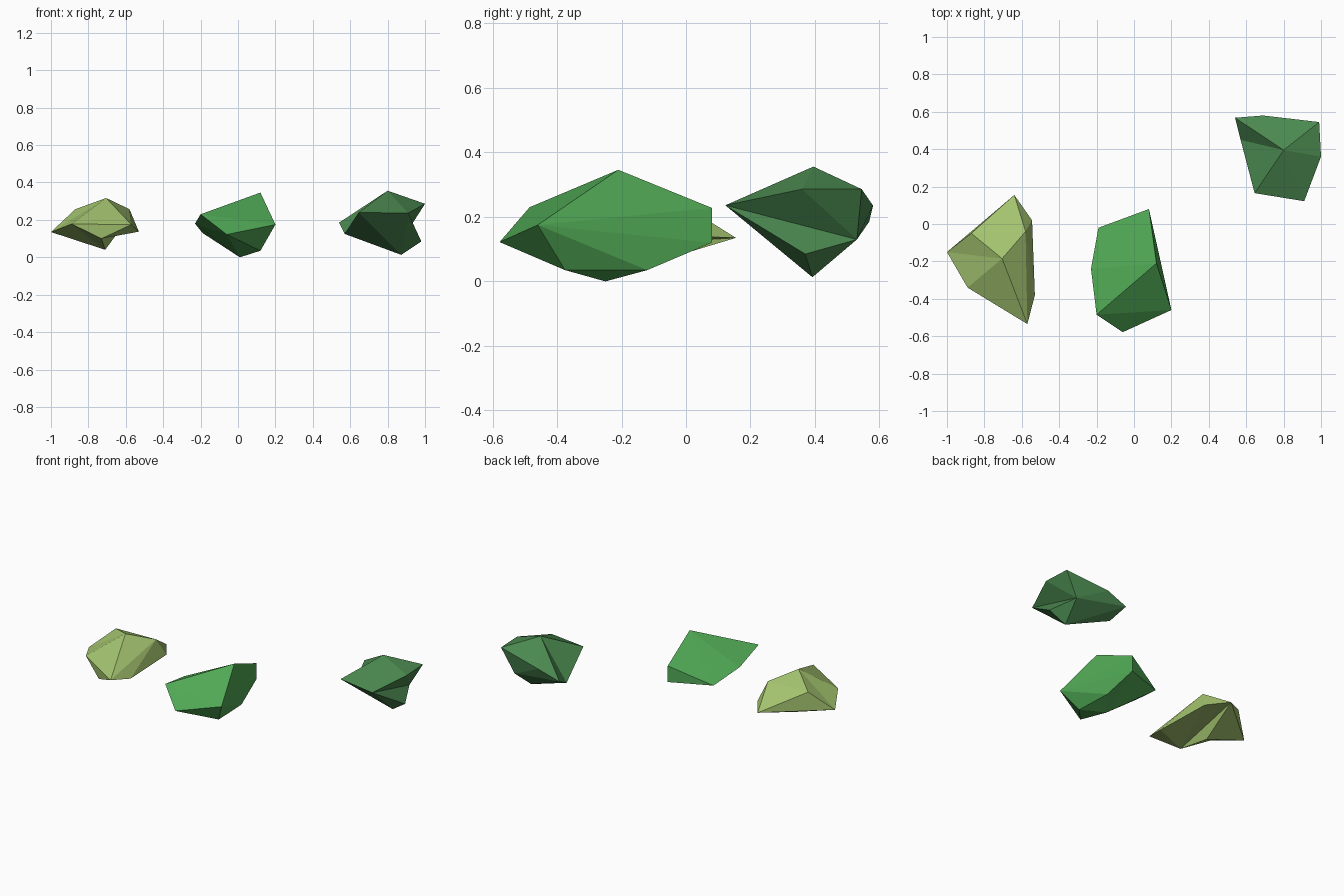
import bpy, bmesh

if "Cube" in bpy.data.objects:
    bpy.data.objects.remove(bpy.data.objects["Cube"])


def material(name, rgb):
    m = bpy.data.materials.new(name)
    m.diffuse_color = (*rgb, 1)
    m.use_nodes = True
    m.node_tree.nodes["Principled BSDF"].inputs["Base Color"].default_value = m.diffuse_color
    return m


def build_rock(name, corners, mat, fans=None):
    """Faceted rock from named corners: convex hull, or triangle fans when it has dents."""
    bm = bmesh.new()
    v = {k: bm.verts.new(co) for k, co in corners.items()}
    if fans:
        for hub, ring, closed in fans:
            ring = ring.split()
            pairs = list(zip(ring, ring[1:]))
            if closed:
                pairs.append((ring[-1], ring[0]))
            for a, b in pairs:
                bm.faces.new((v[hub], v[a], v[b]))
    else:
        bmesh.ops.convex_hull(bm, input=list(bm.verts))
    bmesh.ops.recalc_face_normals(bm, faces=list(bm.faces))
    me = bpy.data.meshes.new(name)
    bm.to_mesh(me)
    bm.free()
    me.materials.append(mat)
    ob = bpy.data.objects.new(name, me)
    bpy.context.collection.objects.link(ob)
    return ob


# left rock, pale olive
build_rock("olive_rock", {
    "top": (-.705, -.185, .317), "left": (-1, -.15, .135), "upleft": (-.87, -.05, .257),
    "back": (-.64, .155, .135), "upright": (-.58, -.04, .257), "right": (-.545, .02, .14),
    "lowright": (-.53, -.38, .137), "front": (-.57, -.535, .175),
    "frontleft": (-.89, -.34, .178), "under": (-.73, -.43, .10), "bottom": (-.71, -.16, .04),
}, material("pale olive", (.37, .55, .16)), [
    ("top", "frontleft left upleft upright front", True),
    ("under", "frontleft front lowright right back bottom", True),
    ("back", "bottom left upleft upright right", False),
    ("upright", "front lowright right", False),
    ("left", "bottom frontleft", False),
])

# middle rock, bright green, fully convex
build_rock("green_rock", {
    "top": (.12, -.21, .346), "right": (.20, -.46, .175), "front": (-.06, -.578, .122),
    "frontleft": (-.20, -.485, .23), "back": (.08, .08, .228), "lowback": (.08, .08, .12),
    "lowright": (.12, -.375, .035), "underright": (.11, -.12, .035), "bottom": (.01, -.25, 0),
    "left": (-.23, -.24, .18), "backleft": (-.19, -.02, .13),
}, material("leaf green", (.08, .39, .09)))

# right rock, dark green, dented on its back right side
build_rock("dark_green_rock", {
    "top": (.80, .395, .356), "front": (.91, .122, .236), "right": (1, .36, .286),
    "backright": (.99, .545, .286), "back": (.69, .58, .235), "backleft": (.54, .568, .185),
    "left": (.57, .45, .125), "frontleft": (.645, .165, .24), "dent": (.90, .53, .13),
    "bottom": (.873, .392, .013), "lowright": (.98, .37, .085),
}, material("forest green", (.07, .25, .08)), [
    ("top", "frontleft front right backright back backleft left", True),
    ("dent", "front right backright back backleft bottom lowright", True),
    ("bottom", "backleft left frontleft front lowright", False),
])
